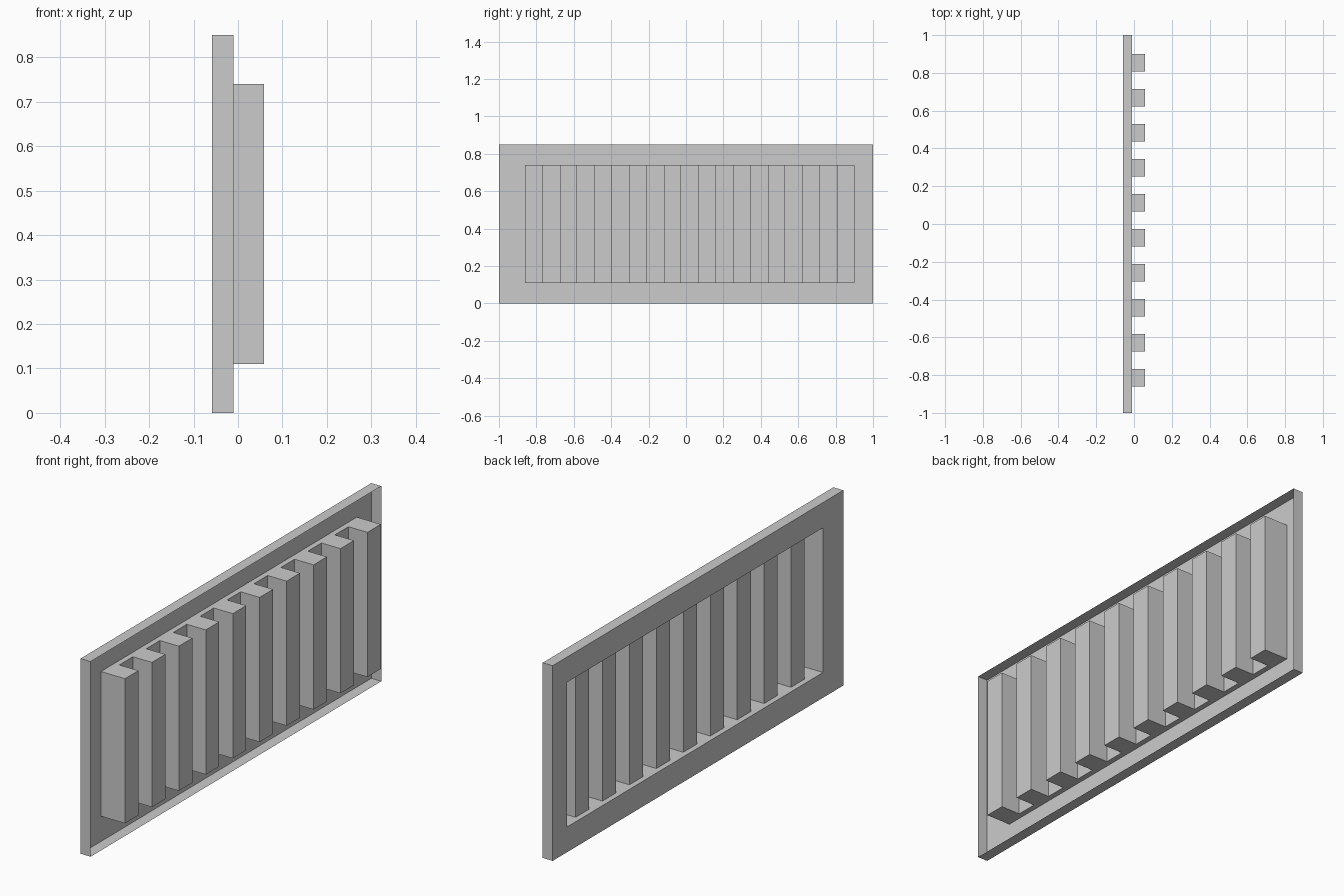
import bpy

cube = bpy.data.objects.get("Cube")
if cube:
    bpy.data.objects.remove(cube, do_unlink=True)

# Overall sizes
HALF, HEIGHT = 1.0, 0.85
BACK, RIM, RECESS, TIP = -0.058, -0.01, -0.034, 0.058
Y0, Y1, Z0, Z1 = -0.86, 0.90, 0.11, 0.74
SLATS, SLAT_WIDTH = 10, 0.092
PITCH = (Y1 - Y0 - SLAT_WIDTH) / (SLATS - 1)

grey = bpy.data.materials.new("plain_grey")
grey.use_nodes = True
colour = (0.6, 0.6, 0.6, 1)
grey.diffuse_color = colour
grey.node_tree.nodes["Principled BSDF"].inputs["Base Color"].default_value = colour


def add_mesh(name, verts, faces):
    mesh = bpy.data.meshes.new(name)
    mesh.from_pydata(verts, [], faces)
    mesh.materials.append(grey)
    obj = bpy.data.objects.new(name, mesh)
    bpy.context.collection.objects.link(obj)
    return obj


def rectangle(x, y0, y1, z0, z1):
    return [(x, y0, z0), (x, y1, z0), (x, y1, z1), (x, y0, z1)]


def bridge(name, outer, inner):
    """Join two matching closed loops with a band of quads."""
    n = len(outer)
    faces = [(i, (i + 1) % n, n + (i + 1) % n, n + i) for i in range(n)]
    return add_mesh(name, outer + inner, faces)


# Thin open tray: back panel with a window, and the rim around it
back_edge = rectangle(BACK, -HALF, HALF, 0, HEIGHT)
bridge("back_panel", rectangle(BACK, Y0, Y1, Z0, Z1), back_edge)
bridge("outer_rim", back_edge, rectangle(RIM, -HALF, HALF, 0, HEIGHT))

# Corrugated sheet of hollow slats, open at the back
profile = [(BACK, Y0)]
for i in range(SLATS):
    y = Y0 + i * PITCH
    if i:
        profile.append((RECESS, y))
    profile += [(TIP, y), (TIP, y + SLAT_WIDTH)]
    if i < SLATS - 1:
        profile.append((RECESS, y + SLAT_WIDTH))
profile.append((BACK, Y1))

n = len(profile)
verts = [(x, y, z) for z in (Z0, Z1) for x, y in profile]
walls = [(i, i + 1, n + i + 1, n + i) for i in range(n - 1)]
caps = [tuple(reversed(range(n))), tuple(range(n, n + n))]
add_mesh("slats", verts, walls + caps)
